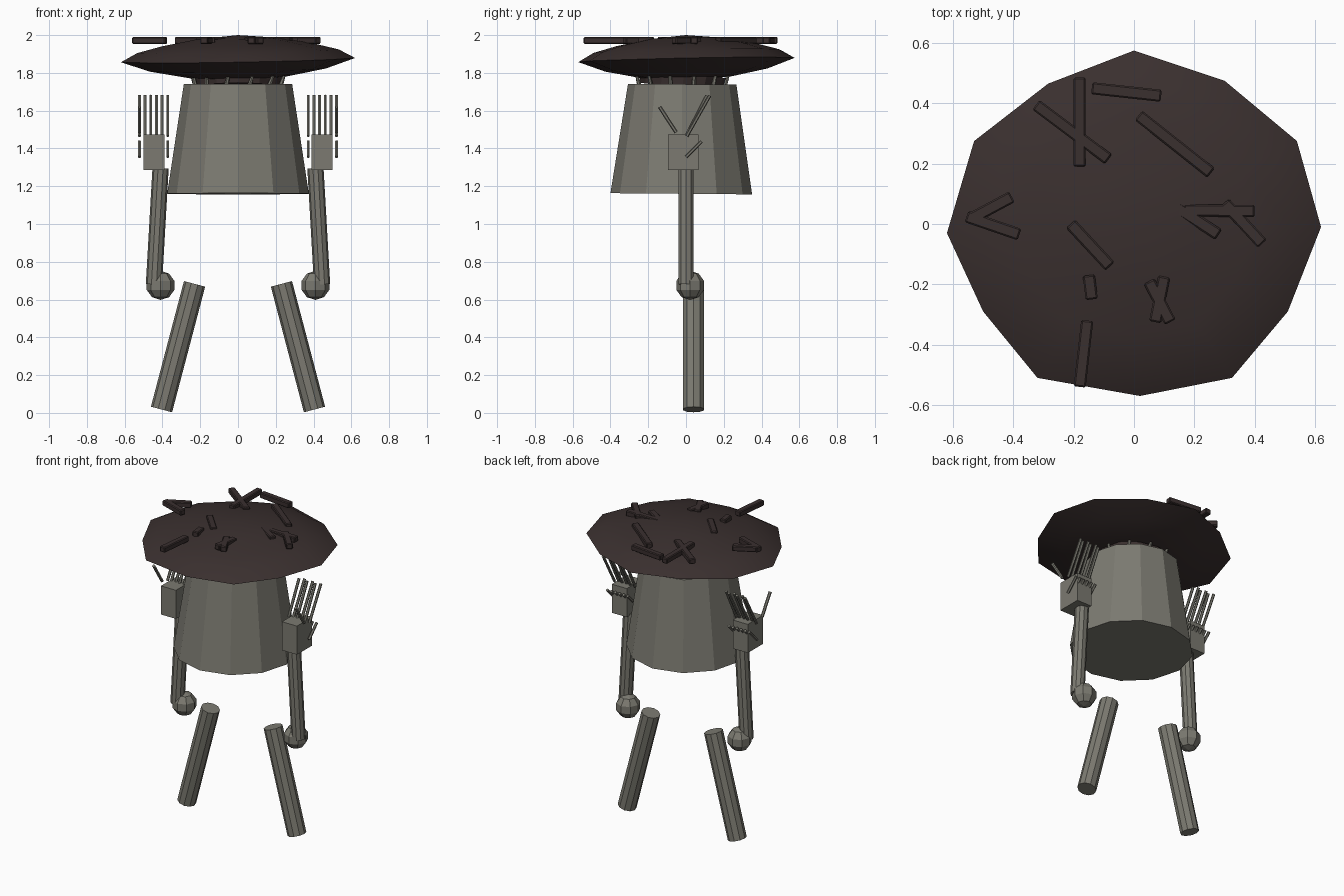
import bpy, bmesh, math
from mathutils import Vector, Matrix

if "Cube" in bpy.data.objects:
    bpy.data.objects.remove(bpy.data.objects["Cube"])


def material(name, rgb):
    m = bpy.data.materials.new(name)
    m.diffuse_color = (*rgb, 1)
    m.use_nodes = True
    m.node_tree.nodes["Principled BSDF"].inputs["Base Color"].default_value = m.diffuse_color
    return m


GREY = material("stone grey", (0.20, 0.195, 0.165))
BROWN = material("dark brown", (0.042, 0.029, 0.028))


def add_object(name, bm, mat, smooth=None):
    bmesh.ops.recalc_face_normals(bm, faces=bm.faces)
    mesh = bpy.data.meshes.new(name)
    bm.to_mesh(mesh)
    bm.free()
    mesh.materials.append(mat)
    ob = bpy.data.objects.new(name, mesh)
    bpy.context.collection.objects.link(ob)
    if smooth:
        bpy.ops.object.select_all(action='DESELECT')
        ob.select_set(True)
        bpy.context.view_layer.objects.active = ob
        bpy.ops.object.shade_smooth_by_angle(angle=math.radians(smooth))
    return ob


def rod(bm, a, b, r1, r2=None, sides=8):
    """Capped cylinder or cone between two points."""
    a, b = Vector(a), Vector(b)
    d = b - a
    mat = Matrix.Translation((a + b) / 2) @ d.to_track_quat('Z', 'Y').to_matrix().to_4x4()
    bmesh.ops.create_cone(bm, cap_ends=True, segments=sides, radius1=r1,
                          radius2=r1 if r2 is None else r2, depth=d.length, matrix=mat)


def box(bm, centre, size, angle=0):
    mat = Matrix.Translation(centre) @ Matrix.Rotation(angle, 4, 'Z') @ Matrix.Diagonal((*size, 1))
    return bmesh.ops.create_cube(bm, size=1, matrix=mat)


# Cap: irregular twelve-sided rim, scaled into rings from the apex to the underside
rim = [(0, .575), (.30, .475), (.54, .275), (.62, -.01), (.51, -.29), (.325, -.51),
       (.02, -.57), (-.32, -.51), (-.50, -.29), (-.62, -.03), (-.53, .275), (-.285, .465)]
profile = [(.35, 1.982), (.65, 1.948), (.86, 1.915), (1, 1.868), (.75, 1.815), (.40, 1.775)]
bm = bmesh.new()
rings = [[bm.verts.new((x * s, y * s, z + s * (.02 * y + .018 * x))) for x, y in rim]
         for s, z in profile]
for r, q in zip(rings, rings[1:]):
    for i in range(12):
        j = (i + 1) % 12
        bm.faces.new((r[i], r[j], q[j], q[i]))
apex = bm.verts.new((0, 0, 2))
for i in range(12):
    bm.faces.new((apex, rings[0][i], rings[0][(i + 1) % 12]))
bm.faces.new(rings[-1])
add_object("cap", bm, BROWN, 30)

# Loose bars lying on the cap, partly sunk into it
bars = [(-.14, .45, .09, .425), (-.18, .485, -.18, .19), (-.325, .395, -.085, .215),
        (.015, .36, .255, .17), (-.555, .025, -.38, -.035), (-.545, .015, -.405, .09),
        (.04, .12, .28, -.035), (.165, .045, .40, .043), (.30, .07, .425, -.065),
        (-.21, 0, -.08, -.14), (-.155, -.32, -.18, -.54), (-.15, -.17, -.14, -.25),
        (.05, -.19, .12, -.325), (.10, -.175, .07, -.325)]
bm = bmesh.new()
for x1, y1, x2, y2 in bars:
    box(bm, ((x1 + x2) / 2, (y1 + y2) / 2, 1.972),
        (math.hypot(x2 - x1, y2 - y1), .04, .036), math.atan2(y2 - y1, x2 - x1))
bmesh.ops.bevel(bm, geom=bm.edges[:], offset=.005, segments=1, affect='EDGES')
add_object("cap_bars", bm, BROWN)

# Neck between body and cap
bm = bmesh.new()
rod(bm, (0, -.02, 1.72), (0, -.01, 1.80), .225, .24, 12)
add_object("neck", bm, BROWN)

# Ring of small spikes around the neck
bm = bmesh.new()
for i in range(12):
    a = math.tau * (i + .5) / 12
    c, s = math.cos(a), math.sin(a)
    rod(bm, (.235 * c, .235 * s - .02, 1.735), (.25 * c - .015 * s, .25 * s - .02, 1.79), .012, .008, 6)
add_object("neck_spikes", bm, GREY)

# Tapered body
bm = bmesh.new()
rod(bm, (0, -.025, 1.16), (0, -.02, 1.74), .375, .287, 12)
add_object("body", bm, GREY)

# Limbs, built once per side
for side, s in (("left", -1), ("right", 1)):
    bm = bmesh.new()
    rod(bm, (.405 * s, .04, .018), (.23 * s, .04, .683), .058, sides=10)
    add_object(side + "_leg", bm, GREY)

    bm = bmesh.new()
    rod(bm, (.445 * s, 0, .68), (.41 * s, 0, 1.295), .043, sides=10)
    add_object(side + "_arm", bm, GREY)

    bm = bmesh.new()
    bmesh.ops.create_uvsphere(bm, u_segments=8, v_segments=5, radius=.077,
                              matrix=Matrix.Translation((.41 * s, .022, .675)))
    add_object(side + "_elbow", bm, GREY)

    bm = bmesh.new()
    box(bm, (.445 * s, -.015, 1.38), (.11, .16, .19))
    add_object(side + "_hand", bm, GREY)

    # Fingers with lower joints poking through the back of the hand, plus a thumb
    bm = bmesh.new()
    for i in range(6):
        x = (.372 + .03 * i) * s
        rod(bm, (x, .0 + .004 * (i % 2), 1.465), (x, .11 + .016 * (i % 2), 1.68), .009, sides=6)
        rod(bm, (x, .0, 1.355), (x, .082, 1.437), .009, sides=6)
    rod(bm, (.522 * s, -.052, 1.485), (.522 * s, -.14, 1.62), .01, sides=6)
    add_object(side + "_fingers", bm, GREY)
